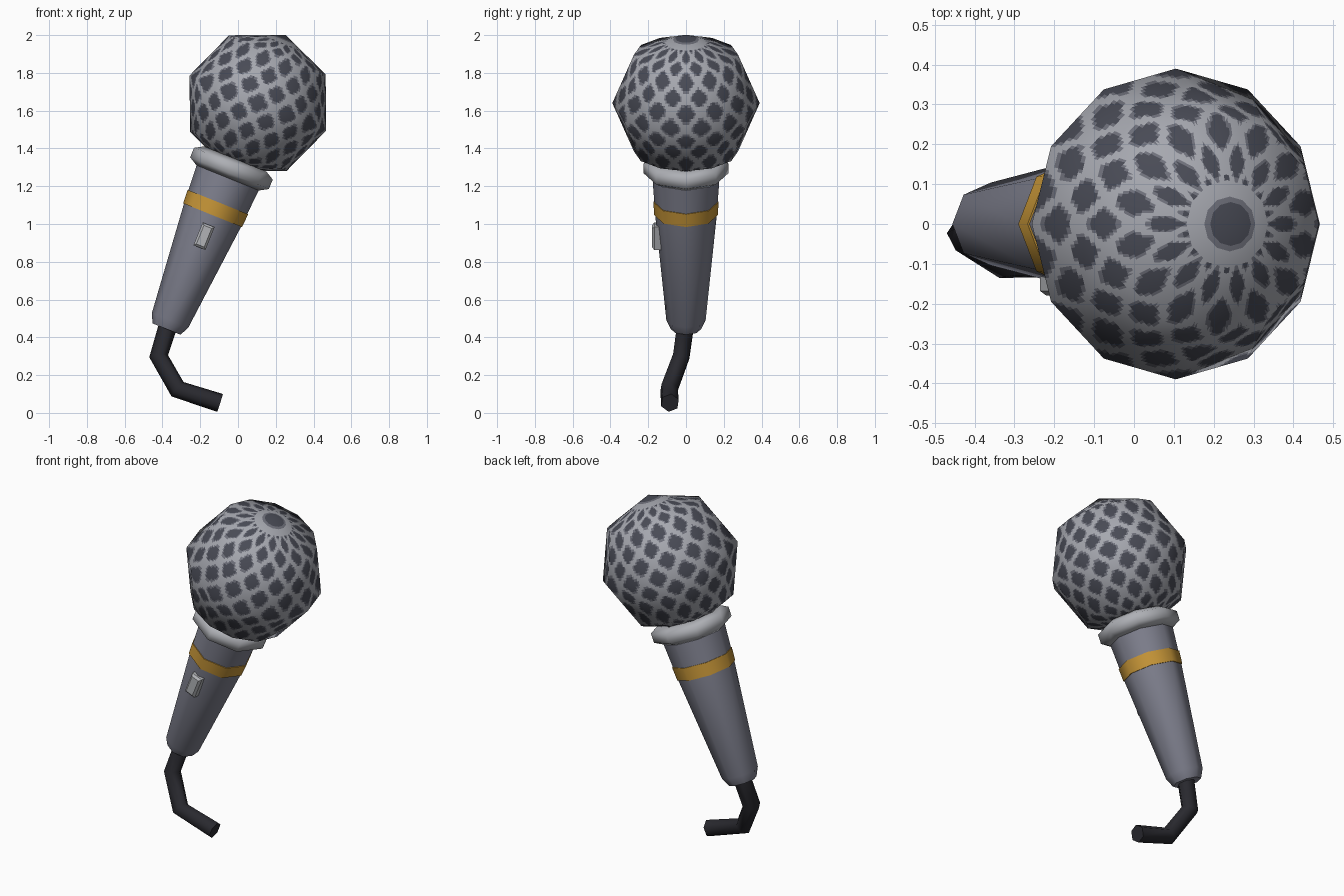
import bpy, bmesh, math
from mathutils import Matrix, Vector

if "Cube" in bpy.data.objects:
    bpy.data.objects.remove(bpy.data.objects["Cube"])

TILT = math.radians(22)
# Microphone axis frame: origin at the head centre, local z along the handle
FRAME = Matrix.Translation((0.105, 0, 1.64)) @ Matrix.Rotation(TILT, 4, 'Y')


def mat(name, rgb):
    m = bpy.data.materials.new(name)
    m.diffuse_color = (*rgb, 1)
    m.use_nodes = True
    m.node_tree.nodes["Principled BSDF"].inputs["Base Color"].default_value = m.diffuse_color
    return m


MESH_LIGHT = mat("mesh_light_grey", (0.38, 0.39, 0.43))
MESH_MID = mat("mesh_mid_grey", (0.16, 0.165, 0.20))
MESH_DARK = mat("mesh_dark_grey", (0.066, 0.07, 0.092))
BODY = mat("body_grey", (0.215, 0.22, 0.275))
COLLAR = mat("collar_silver", (0.42, 0.43, 0.46))
GOLD = mat("gold", (0.58, 0.31, 0.04))
CABLE = mat("cable_black", (0.022, 0.022, 0.028))
SWITCH = mat("switch_silver", (0.44, 0.45, 0.47))


def make(name, bm, mats, matrix=FRAME, angle=50):
    bmesh.ops.recalc_face_normals(bm, faces=bm.faces)
    me = bpy.data.meshes.new(name)
    bm.to_mesh(me)
    bm.free()
    for m in mats:
        me.materials.append(m)
    ob = bpy.data.objects.new(name, me)
    ob.matrix_world = matrix
    bpy.context.collection.objects.link(ob)
    bpy.ops.object.select_all(action='DESELECT')
    ob.select_set(True)
    bpy.context.view_layer.objects.active = ob
    if angle:
        bpy.ops.object.shade_smooth_by_angle(angle=math.radians(angle))
    return ob


def lathe(profile, sides, closed=False):
    """Turn (radius, height) points round local z."""
    bm = bmesh.new()
    rings = []
    for r, z in profile:
        rings.append([bm.verts.new((r * math.cos(a), r * math.sin(a), z))
                      for a in (2 * math.pi * i / sides for i in range(sides))])
    pairs = list(zip(rings, rings[1:]))
    if closed:
        pairs.append((rings[-1], rings[0]))
    else:
        bm.faces.new(rings[0])
        bm.faces.new(rings[-1])
    for a, b in pairs:
        for i in range(sides):
            j = (i + 1) % sides
            bm.faces.new((a[i], a[j], b[j], b[i]))
    return bm


# Head: 12 x 4 ball, finely cut so the diamond grille can be coloured by rule
def grille(p):
    polar = math.acos(max(-1, min(1, p.z / p.length)))
    edge = min(polar, math.pi - polar)
    if edge < 0.30:
        return 2 if edge < 0.14 else 1 if edge < 0.19 else 0
    a = math.atan2(p.y, p.x) * 14 / (2 * math.pi)
    b = (polar - math.pi / 2) * 14 / (2 * math.pi)
    du, dv = (a + b) % 1 - 0.5, (a - b) % 1 - 0.5
    size = (du ** 4 + dv ** 4) ** 0.25
    return 2 if size < 0.32 else 1 if size < 0.39 else 0


bm = bmesh.new()
bmesh.ops.create_uvsphere(bm, u_segments=12, v_segments=4, radius=0.39)
bmesh.ops.subdivide_edges(bm, edges=bm.edges[:], cuts=19, use_grid_fill=True)
for f in bm.faces:
    f.material_index = grille(f.calc_center_median())
    f.smooth = True
head = make("head_grille", bm, [MESH_LIGHT, MESH_MID, MESH_DARK], angle=None)
head.data.normals_split_custom_set_from_vertices(
    [v.co.normalized() for v in head.data.vertices])

# Collar ring under the head
ring = [(0.178 + 0.054 * math.cos(k * math.pi / 3 + math.pi / 6),
         -0.373 + 0.054 * math.sin(k * math.pi / 3 + math.pi / 6)) for k in range(6)]
make("collar", lathe(ring, 8, True), [COLLAR], angle=65)

# Tapered handle with the gold band as one row of faces
bm = lathe([(0.08, -1.29), (0.104, -1.24), (0.163, -0.64), (0.168, -0.64),
            (0.173, -0.565), (0.168, -0.565), (0.182, -0.36)], 8)
for f in bm.faces:
    z = f.calc_center_median().z
    f.material_index = 1 if -0.641 < z < -0.564 else 0
make("handle", bm, [BODY, GOLD])

# Switch on the front of the handle
bm = bmesh.new()
bmesh.ops.create_cube(bm, size=1)
bmesh.ops.scale(bm, vec=(0.068, 0.06, 0.13), verts=bm.verts)
bmesh.ops.translate(bm, vec=(0, -0.15, -0.76), verts=bm.verts)
front = [e for e in bm.edges if all(v.co.y < -0.15 for v in e.verts)]
bmesh.ops.bevel(bm, geom=front, offset=0.012, segments=1, affect='EDGES')
make("switch", bm, [SWITCH], angle=30)

# Bent cable
cu = bpy.data.curves.new("cable", 'CURVE')
cu.dimensions = '3D'
cu.bevel_depth = 0.05
cu.bevel_resolution = 1
cu.use_fill_caps = True
sp = cu.splines.new('POLY')
path = [(-0.365, 0, 0.48), (-0.42, -0.025, 0.30), (-0.32, -0.09, 0.125), (-0.095, -0.085, 0.053)]
sp.points.add(len(path) - 1)
for pt, co in zip(sp.points, path):
    pt.co = (*co, 1)
cu.materials.append(CABLE)
cable = bpy.data.objects.new("cable", cu)
bpy.context.collection.objects.link(cable)
bpy.ops.object.select_all(action='DESELECT')
cable.select_set(True)
bpy.context.view_layer.objects.active = cable
bpy.ops.object.convert(target='MESH')
bpy.ops.object.shade_smooth_by_angle(angle=math.radians(65))
